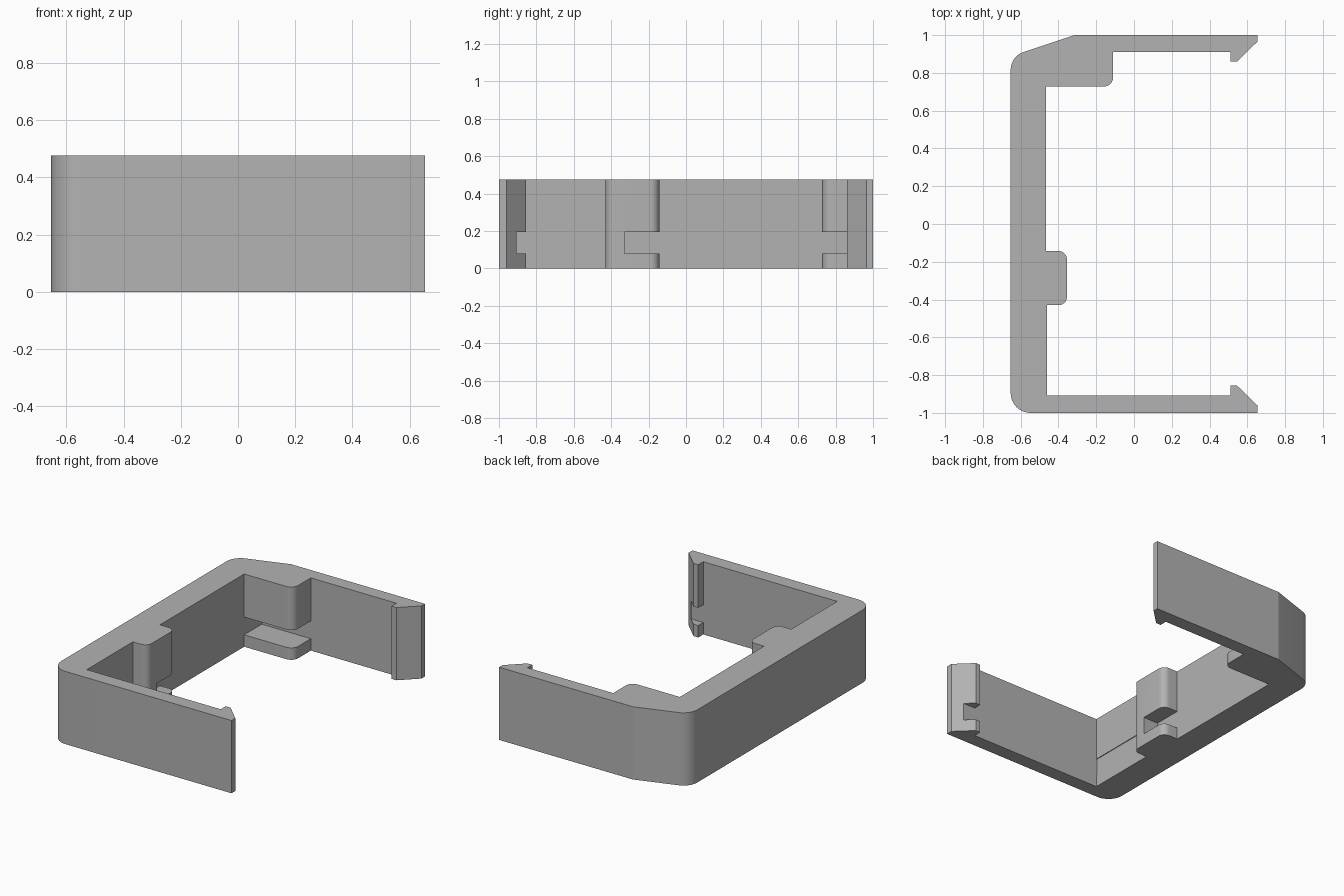
import bpy, bmesh, math
from mathutils import Vector

if "Cube" in bpy.data.objects:
    bpy.data.objects.remove(bpy.data.objects["Cube"], do_unlink=True)

HEIGHT = 0.476
grey = bpy.data.materials.new("mid_grey")
grey.use_nodes = True
colour = (0.45, 0.45, 0.45, 1)
grey.diffuse_color = colour
grey.node_tree.nodes["Principled BSDF"].inputs["Base Color"].default_value = colour


def rounded(corners, steps=8):
    """Outline from (x, y, radius) corners, with an arc where radius > 0."""
    points = []
    for i, (x, y, radius) in enumerate(corners):
        here = Vector((x, y))
        if not radius:
            points.append(here)
            continue
        a = (Vector(corners[i - 1][:2]) - here).normalized()
        b = (Vector(corners[(i + 1) % len(corners)][:2]) - here).normalized()
        half = a.angle(b) / 2
        centre = here + (a + b).normalized() * radius / math.sin(half)
        start = here + a * radius / math.tan(half) - centre
        end = here + b * radius / math.tan(half) - centre
        sweep = start.angle_signed(end)
        for s in range(steps + 1):
            t = -sweep * s / steps
            points.append(centre + Vector((
                start.x * math.cos(t) - start.y * math.sin(t),
                start.x * math.sin(t) + start.y * math.cos(t))))
    return points


def prism(name, outline, bottom, top):
    """Upright solid with the given outline."""
    bm = bmesh.new()
    face = bm.faces.new([bm.verts.new((p[0], p[1], bottom)) for p in outline])
    side = bmesh.ops.extrude_face_region(bm, geom=[face])["geom"]
    bmesh.ops.translate(bm, vec=(0, 0, top - bottom),
                        verts=[g for g in side if isinstance(g, bmesh.types.BMVert)])
    bmesh.ops.recalc_face_normals(bm, faces=bm.faces)
    mesh = bpy.data.meshes.new(name)
    bm.to_mesh(mesh)
    bm.free()
    mesh.materials.append(grey)
    obj = bpy.data.objects.new(name, mesh)
    bpy.context.collection.objects.link(obj)
    return obj


# Clip outline: front arm, spine with bump, corner block, back arm
clip = prism("clip_body", rounded([
    (-0.653, -1, 0.105), (0.653, -1, 0),
    (0.653, -0.96, 0), (0.545, -0.855, 0), (0.51, -0.855, 0), (0.51, -0.907, 0),
    (-0.46, -0.907, 0), (-0.46, -0.43, 0),
    (-0.355, -0.43, 0.045), (-0.355, -0.143, 0.045), (-0.465, -0.143, 0),
    (-0.465, 0.728, 0), (-0.11, 0.728, 0.05), (-0.11, 0.91, 0),
    (0.51, 0.91, 0), (0.51, 0.86, 0), (0.545, 0.86, 0), (0.653, 0.965, 0),
    (0.653, 1, 0), (-0.315, 1, 0), (-0.653, 0.888, 0.1),
]), 0, HEIGHT)

# Slots: one along the front arm, one through the bump and corner block
for name, x0, x1, y0, y1 in (("front_slot_cutter", -0.465, 0.8, -0.907, -0.437),
                             ("back_slot_cutter", -0.465, 0.3, -0.33, 0.91)):
    cutter = prism(name, [(x0, y0), (x1, y0), (x1, y1), (x0, y1)], 0.078, 0.194)
    cutter.hide_render = True
    cutter.hide_set(True)
    cut = clip.modifiers.new(name, 'BOOLEAN')
    cut.operation = 'DIFFERENCE'
    cut.solver = 'EXACT'
    cut.object = cutter

# Apply the cuts and smooth the rounded corners
bpy.ops.object.select_all(action='DESELECT')
clip.select_set(True)
bpy.context.view_layer.objects.active = clip
for name in [m.name for m in clip.modifiers]:
    bpy.ops.object.modifier_apply(modifier=name)
for helper in [o for o in bpy.data.objects if o.name.endswith("slot_cutter")]:
    bpy.data.objects.remove(helper, do_unlink=True)
bpy.ops.object.shade_smooth_by_angle(angle=math.radians(15))
